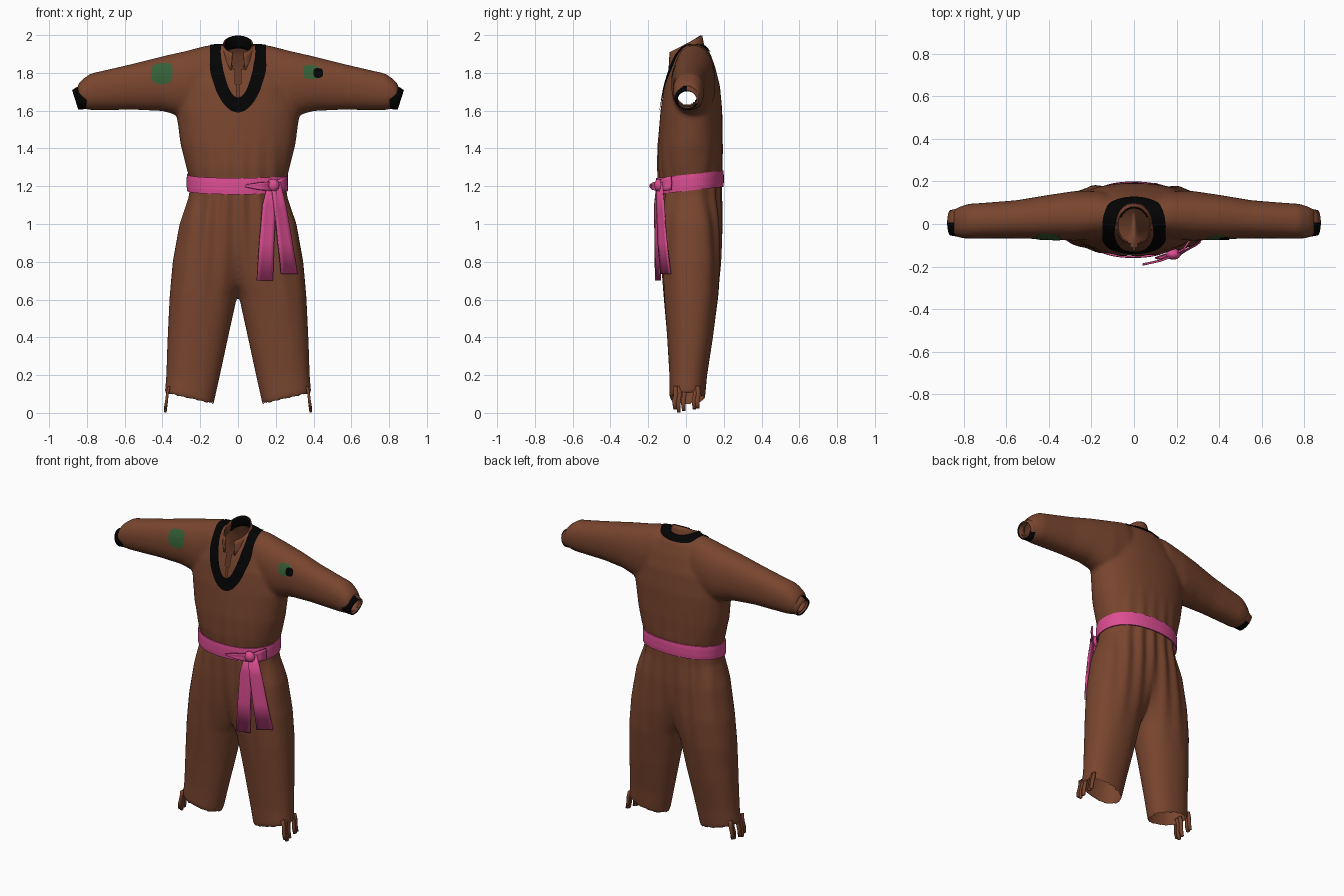
import bpy, bmesh, math
from mathutils import Vector
from mathutils.bvhtree import BVHTree

if "Cube" in bpy.data.objects:
    bpy.data.objects.remove(bpy.data.objects["Cube"])

def material(name, rgb):
    m = bpy.data.materials.new(name)
    m.diffuse_color = (*rgb, 1)
    m.use_nodes = True
    m.node_tree.nodes["Principled BSDF"].inputs["Base Color"].default_value = m.diffuse_color
    return m

BROWN = material("brown cloth", (0.190, 0.060, 0.028))
BLACK = material("black trim", (0.001, 0.001, 0.001))
PINK = material("pink sash", (0.72, 0.075, 0.29))
GREEN = material("green patch", (0.035, 0.115, 0.038))

def add_object(name, mesh, mat, thick=0):
    mesh.materials.clear()
    mesh.materials.append(mat)
    ob = bpy.data.objects.new(name, mesh)
    bpy.context.collection.objects.link(ob)
    for p in mesh.polygons:
        p.use_smooth = True
    if thick:
        s = ob.modifiers.new("thickness", "SOLIDIFY")
        s.thickness, s.offset = thick, 0
    return ob

def grid(name, rows, mat, closed=False, thick=0):
    """Surface through rows of points."""
    n = len(rows[0])
    faces = [(i*n + j, i*n + (j+1) % n, (i+1)*n + (j+1) % n, (i+1)*n + j)
             for i in range(len(rows) - 1) for j in range(n if closed else n - 1)]
    me = bpy.data.meshes.new(name)
    me.from_pydata([p for r in rows for p in r], [], faces)
    return add_object(name, me, mat, thick)

def power(v, e):
    return math.copysign(abs(v) ** e, v)

def oval(a0, a1, b0, b1, n=48, e=0.9):
    """Rounded section between two extents on each axis."""
    out = []
    for i in range(n):
        t = 2 * math.pi * i / n
        out.append(((a0+a1)/2 + (a1-a0)/2 * power(math.cos(t), e),
                    (b0+b1)/2 + (b1-b0)/2 * power(math.sin(t), e)))
    return out

def solid(bm, rings):
    vs = [[bm.verts.new(p) for p in r] for r in rings]
    n = len(vs[0])
    for a, b in zip(vs, vs[1:]):
        for j in range(n):
            bm.faces.new((a[j], a[(j+1) % n], b[(j+1) % n], b[j]))
    bm.faces.new(vs[0][::-1])
    bm.faces.new(vs[-1])

# Rough solids: torso, two legs, two sleeves
bm = bmesh.new()
TORSO = [(1.10, .25, -.14, .18), (1.22, .252, -.145, .185), (1.30, .274, -.152, .192),
         (1.42, .304, -.15, .194), (1.6, .328, -.135, .192), (1.73, .315, -.115, .18),
         (1.83, .24, -.088, .155), (1.90, .17, -.06, .13), (1.945, .12, -.03, .10)]
solid(bm, [[(x, y, z) for x, y in oval(-w, w, y0, y1)] for z, w, y0, y1 in TORSO])
LEG = [(1.24, -.25, .25, -.14, .185), (1.14, -.25, .262, -.145, .185), (1.0, -.2, .31, -.142, .188),
       (.8, -.09, .346, -.13, .183), (.62, .004, .362, -.117, .17), (.4, .052, .373, -.10, .143),
       (.2, .095, .38, -.088, .112), (.042, .13, .388, -.088, .10)]
SLEEVE = [(.04, 1.60, 1.95, -.05, .12), (.16, 1.56, 1.946, -.07, .155), (.28, 1.565, 1.915, -.078, .155),
          (.4, 1.598, 1.888, -.072, .137), (.55, 1.605, 1.85, -.068, .112), (.7, 1.603, 1.815, -.068, .1),
          (.78, 1.603, 1.797, -.07, .095), (.825, 1.612, 1.765, -.064, .08), (.848, 1.63, 1.738, -.052, .066)]
for s in (-1, 1):
    rings = []
    for z, x0, x1, y0, y1 in LEG:
        tilt = .24 if z < .1 else 0      # slanted hem
        rings.append([(s*x, y, z + tilt*(x - .13)) for x, y in oval(x0, x1, y0, y1)])
    solid(bm, rings)
    solid(bm, [[(s*x, y, z) for y, z in oval(y0, y1, z0, z1)] for x, z0, z1, y0, y1 in SLEEVE])
bmesh.ops.recalc_face_normals(bm, faces=bm.faces)
me = bpy.data.meshes.new("rough")
bm.to_mesh(me)
rough = add_object("rough", me, BROWN)

# Fuse into one soft garment
r = rough.modifiers.new("fuse", "REMESH")
r.mode, r.voxel_size = "VOXEL", 0.011
sm = rough.modifiers.new("soften", "SMOOTH")
sm.factor, sm.iterations = 0.5, 10
dg = bpy.context.evaluated_depsgraph_get()
me = bpy.data.meshes.new_from_object(rough.evaluated_get(dg))
bpy.data.objects.remove(rough)

# Gathered folds around the waist
bm = bmesh.new()
bm.from_mesh(me)
bm.normal_update()
moves = []
for v in bm.verts:
    x, y, z = v.co
    low = max(0, min(1, (z - .45) / .6)) if z < 1.2 else max(0, 1 - (z - 1.2) / .3)
    amp = (.007 if z < 1.2 else .004) * low * abs(v.normal.y)
    moves.append(v.normal * amp * math.sin(x * 75 / (1 + .5 * max(0, 1.2 - z)) + (1 if y > 0 else 0)))
for v, m in zip(bm.verts, moves):
    v.co += m
bm.normal_update()
tree = BVHTree.FromBMesh(bm)

# Open the neck, front slit, cuffs and hems
def is_opening(f):
    x, y, z = f.calc_center_median()
    neck = z > 1.84 and (x/.08)**2 + (y/.09)**2 < 1
    slit = y < 0 and z > 1.67 and abs(x) < .03 * (z - 1.66) / .22
    cuff = abs(x) > .8 and (y - .006)**2 + (z - 1.68)**2 < .05**2
    hem = z < .2 and f.normal.z < -.7
    return neck or slit or cuff or hem
bmesh.ops.delete(bm, geom=[f for f in bm.faces if is_opening(f)], context="FACES")
bm.to_mesh(me)
me.name = "garment"
add_object("garment", me, BROWN)

def on_cloth(p, lift=.006):
    loc, nor, _, _ = tree.find_nearest(Vector(p))
    return loc + nor * lift

# Black neckline trim
rows = []
for k in range(7):
    t = k / 6
    row = []
    for i in range(72):
        a = 2 * math.pi * i / 72
        c, s = math.cos(a), math.sin(a)
        row.append(on_cloth(((.085 + .063*t)*c, (.10 + .035*t)*s,
                             1.95 - .035*t + (.285 + .04*t)*min(s, 0))))
    rows.append(row)
grid("neck_trim", rows, BLACK, True)

# Sleeve patches
def patch(name, x, z, w, h, mat, lift):
    rows = [[on_cloth((x + w*q*power(math.cos(a), .7), -.06, z + h*q*power(math.sin(a), .7)), lift)
             for a in [2*math.pi*i/24 for i in range(24)]] for q in (.02, .35, .7, 1)]
    grid(name, rows, mat, True)
patch("left_patch", -.403, 1.802, .058, .062, GREEN, .004)
patch("right_patch", .388, 1.805, .044, .04, GREEN, .004)
patch("right_spot", .424, 1.798, .026, .026, BLACK, .007)

# Stand collar with open front, and its dark lining
def collar(name, gap, shrink, mat):
    rows = []
    for t in (0, .33, .67, 1):
        row = []
        for i in range(41):
            a = math.radians(-90 + gap + (360 - 2*gap) * i / 40)
            c, s = math.cos(a), math.sin(a)
            row.append(((.094 - .017*t - shrink)*c, -.004*t + (.097 - .010*t - shrink)*s,
                        1.87 + .081*t + (.06 - .014*t)*s))
        rows.append(row)
    grid(name, rows, mat, False, .006)
collar("collar", 22, 0, BROWN)
collar("collar_lining", 115, .007, BLACK)

# Cuffs, black in front and below, brown behind
for s, side in ((-1, "left"), (1, "right")):
    rows = []
    for cx, cz, h, d in ((.80, 1.676, .068, .070), (.83, 1.668, .063, .066),
                         (.862, 1.657, .055, .060), (.858, 1.658, .047, .050), (.82, 1.672, .047, .050)):
        row = []
        for i in range(32):
            a = 2 * math.pi * i / 32
            up = h * math.sin(a)
            row.append((s*(cx + .3*up), .006 + d*math.cos(a), cz + .95*up))
        rows.append(row)
    cuff = grid(side + "_cuff", rows, BLACK, True)
    cuff.data.materials.append(BROWN)
    for p in cuff.data.polygons:
        if (p.center.y > .01 and p.center.z > 1.635) or p.index >= 96:
            p.material_index = 1

# Ragged fringe on the outer hems
for s, side in ((-1, "left"), (1, "right")):
    for k, (y, z) in enumerate(((-.058, .02), (-.038, .003), (-.012, .012), (.045, .02), (.062, .025))):
        rows = [[(s*x, y + dy - w, zz), (s*x, y + dy + w, zz)]
                for x, dy, zz, w in ((.366, 0, .14, .012), (.374, .004, .10, .011),
                                     (.379, -.003, (z + .1)/2, .012), (.385, 0, z, .009))]
        grid(f"{side}_fringe_{k}", rows, BROWN, False, .014)

# Sash around the waist
rows = []
for h, grow in ((-.043, 0), (-.02, .002), (.02, .002), (.043, 0)):
    rows.append([(x, y, 1.22 + .02*(y - .02)/.175 + h)
                 for x, y in oval(-.266 - grow, .26 + grow, -.154 - grow, .194 + grow, 72)])
sash = grid("sash", rows, PINK, True, .008)
sash.data.shade_flat()

# Sash tails, bow loop and knot
def tail(name, pts, turn=0, slope=0):
    rows = [[(x + w*q*math.cos(turn), y + slope*w*q + .003*(1 - 4*q*q), z + w*q*math.sin(turn))
             for q in (-.5, -.25, 0, .25, .5)] for x, y, z, w in pts]
    grid(name, rows, PINK, False, .008)
tail("left_tail", [(.185, -.145, 1.22, .05), (.165, -.155, 1.1, .07), (.152, -.152, .9, .078), (.142, -.148, .70, .085)], 0, .3)
tail("right_tail", [(.20, -.14, 1.22, .05), (.225, -.135, 1.08, .065), (.25, -.125, .9, .076), (.272, -.108, .735, .085)], 0, .6)
tail("bow_loop", [(.19, -.15, 1.2, .05), (.12, -.175, 1.2, .04), (.04, -.192, 1.202, .012)], math.pi/2)
tail("bow_end", [(.19, -.145, 1.2, .05), (.235, -.118, 1.21, .07), (.26, -.08, 1.218, .075)], math.pi/2)
bpy.ops.mesh.primitive_uv_sphere_add(segments=20, ring_count=12, location=(.185, -.142, 1.205))
knot = bpy.context.object
knot.name = "sash_knot"
knot.scale = (.034, .026, .034)
knot.data.materials.append(PINK)
bpy.ops.object.shade_smooth_by_angle()
